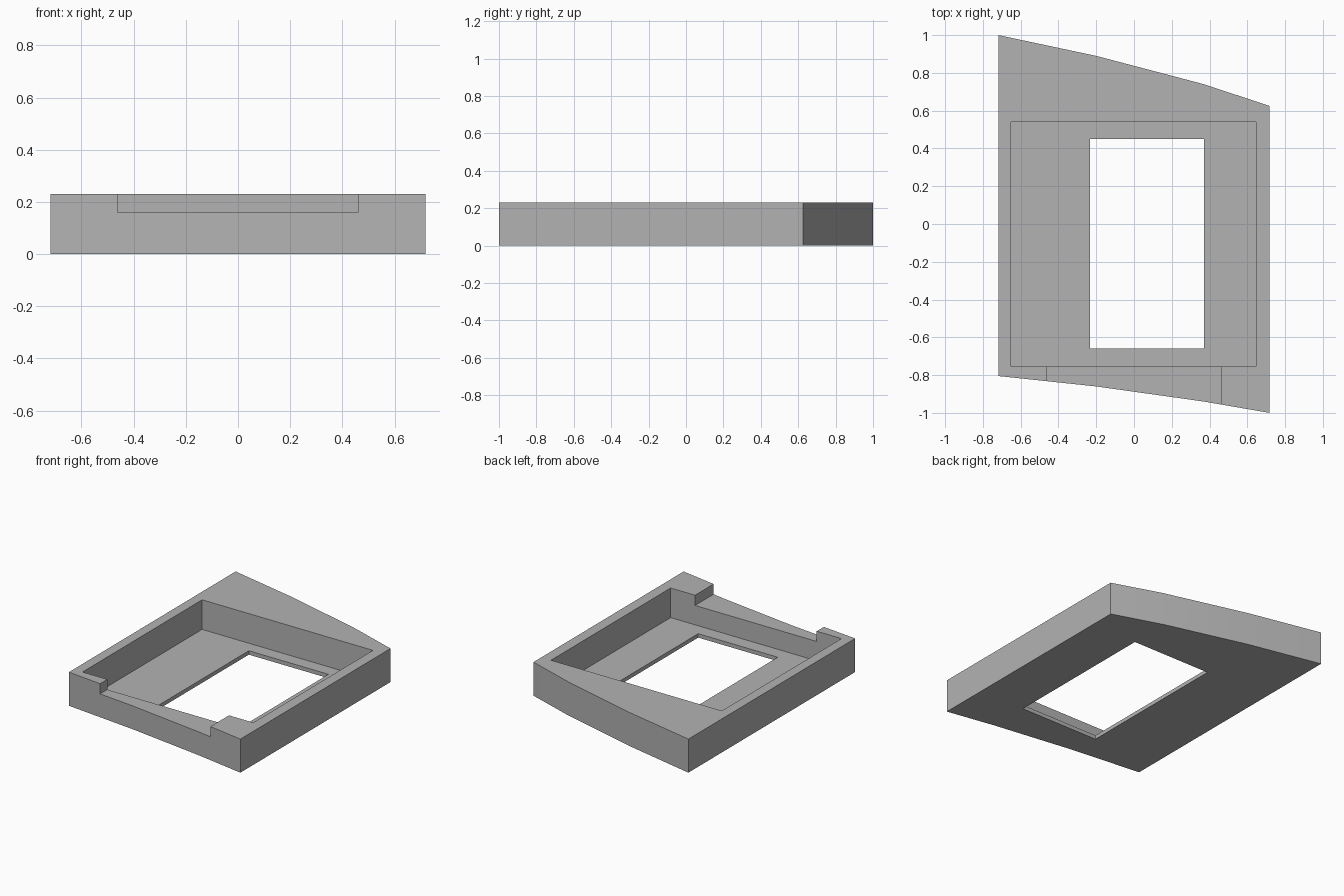
import bpy
import bmesh
import math

cube = bpy.data.objects.get("Cube")
if cube:
    bpy.data.objects.remove(cube, do_unlink=True)

HEIGHT = 0.23
FLOOR = 0.027
SILL = 0.16

grey = bpy.data.materials.new("plain grey")
grey.use_nodes = True
grey.diffuse_color = (0.45, 0.45, 0.45, 1)
grey.node_tree.nodes["Principled BSDF"].inputs["Base Color"].default_value = grey.diffuse_color


def prism(name, outline, bottom, top):
    """Extrude a flat counter-clockwise outline between two heights."""
    bm = bmesh.new()
    face = bm.faces.new([bm.verts.new((x, y, bottom)) for x, y in outline])
    extruded = bmesh.ops.extrude_face_region(bm, geom=[face])["geom"]
    raised = [v for v in extruded if isinstance(v, bmesh.types.BMVert)]
    bmesh.ops.translate(bm, verts=raised, vec=(0, 0, top - bottom))
    bmesh.ops.recalc_face_normals(bm, faces=bm.faces)
    mesh = bpy.data.meshes.new(name)
    bm.to_mesh(mesh)
    bm.free()
    mesh.materials.append(grey)
    obj = bpy.data.objects.new(name, mesh)
    bpy.context.collection.objects.link(obj)
    return obj


def rectangle(x0, x1, y0, y1):
    return [(x0, y0), (x1, y0), (x1, y1), (x0, y1)]


# Tray body: straight sides, gently bowed front and back
front_edge = [(-0.718, -0.805), (-0.2, -0.86), (0.37, -0.94), (0.718, -1.0)]
back_edge = [(0.718, 0.625), (0.37, 0.74), (-0.2, 0.89), (-0.718, 1.0)]
tray = prism("tray_body", front_edge + back_edge, 0, HEIGHT)

# Cutters: square pocket, floor window, low front opening
cutters = [
    prism("pocket_cutter", rectangle(-0.65, 0.645, -0.755, 0.54), FLOOR, HEIGHT + 0.1),
    prism("window_cutter", rectangle(-0.233, 0.37, -0.66, 0.45), -0.1, HEIGHT),
    prism("front_opening_cutter", rectangle(-0.462, 0.46, -1.1, -0.7), SILL, HEIGHT + 0.1),
]
bpy.context.view_layer.objects.active = tray
tray.select_set(True)
for cutter in cutters:
    cutter.hide_render = True
    cut = tray.modifiers.new(cutter.name, "BOOLEAN")
    cut.operation = "DIFFERENCE"
    cut.solver = "EXACT"
    cut.object = cutter
    bpy.ops.object.modifier_apply(modifier=cut.name)
    bpy.data.objects.remove(cutter, do_unlink=True)

# Soft bow along the outer walls, crisp edges elsewhere
bpy.ops.object.shade_smooth_by_angle(angle=math.radians(20))
